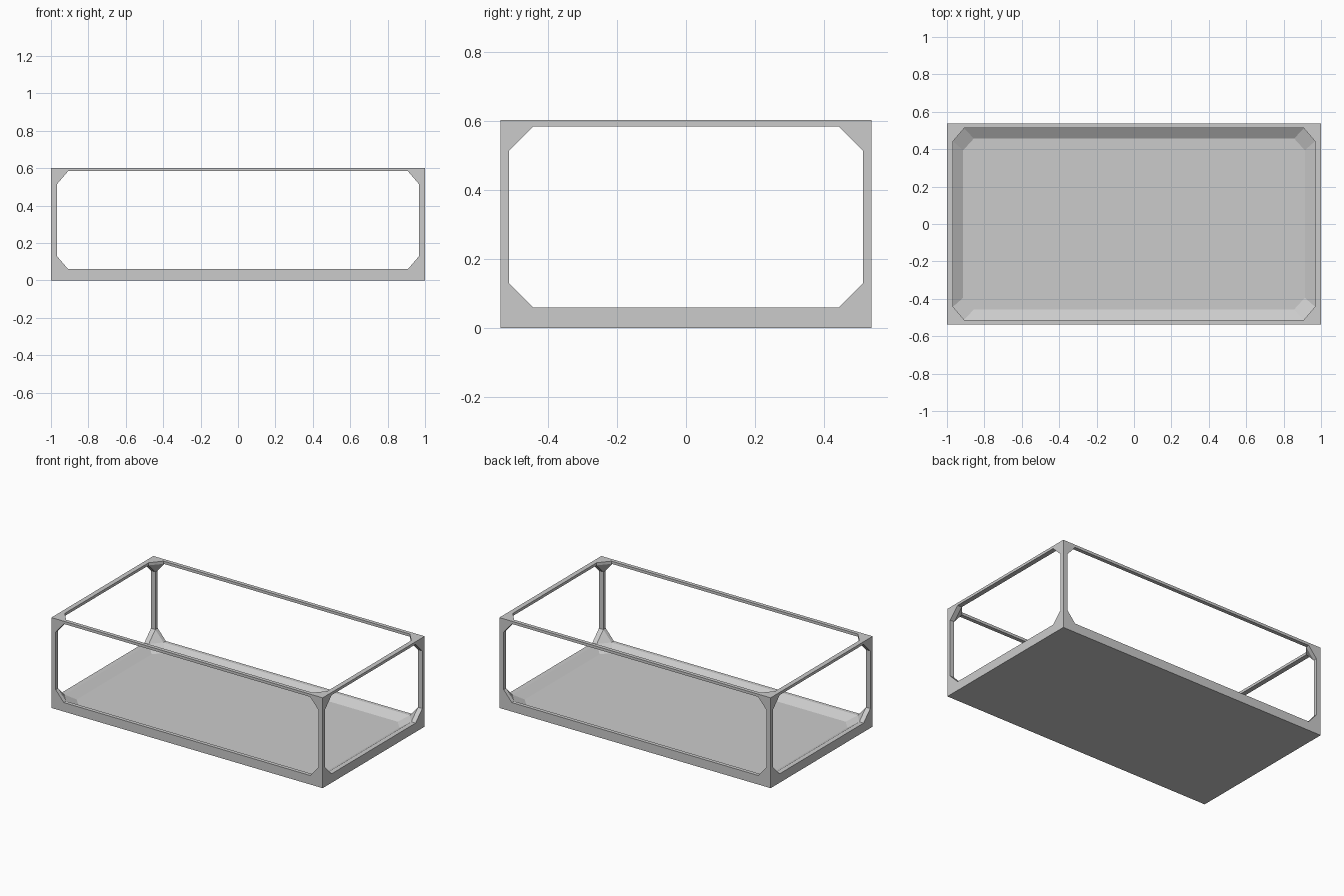
import bpy, bmesh
from mathutils import Vector
from itertools import product

if "Cube" in bpy.data.objects:
    bpy.data.objects.remove(bpy.data.objects["Cube"])

OUT_LO, OUT_HI = Vector((-1, -0.537, 0)), Vector((1, 0.537, 0.602))
IN_LO, IN_HI = Vector((-0.968, -0.512, 0.06)), Vector((0.968, 0.512, 0.584))
CUT = (0.06, 0.07, 0.07)      # corner gusset size along each axis
FLOOR_Z, SLOPE = 0.025, 0.055


def corner(lo, hi, signs):
    return Vector([hi[k] if signs[k] > 0 else lo[k] for k in range(3)])


def inner(signs, axis):
    """Inner corner pulled back along one axis to form the gusset."""
    p = corner(IN_LO, IN_HI, signs)
    p[axis] -= signs[axis] * CUT[axis]
    return p


def opening(a, side):
    """Outer corners and inner octagon of one box side."""
    b, c = (a + 1) % 3, (a + 2) % 3
    rim, octagon = [], []
    for i, (sb, sc) in enumerate([(-1, -1), (1, -1), (1, 1), (-1, 1)]):
        s = [0, 0, 0]
        s[a], s[b], s[c] = side, sb, sc
        rim.append(corner(OUT_LO, OUT_HI, s))
        for axis in ((c, b) if i % 2 == 0 else (b, c)):
            octagon.append(inner(s, axis))
    return rim, octagon


def flat(points, axis, value):
    result = [p.copy() for p in points]
    for p in result:
        p[axis] = value
    return result


def build(name, polygons):
    bm = bmesh.new()
    for poly in polygons:
        bm.faces.new([bm.verts.new(p) for p in poly])
    bmesh.ops.remove_doubles(bm, verts=bm.verts, dist=1e-5)
    bmesh.ops.recalc_face_normals(bm, faces=bm.faces)
    mesh = bpy.data.meshes.new(name)
    bm.to_mesh(mesh)
    bm.free()
    obj = bpy.data.objects.new(name, mesh)
    bpy.context.collection.objects.link(obj)
    return obj


def bridge(r1, r2):
    n = len(r1)
    return [(r1[i], r1[(i + 1) % n], r2[(i + 1) % n], r2[i]) for i in range(n)]


# Open frame: chamfered window on every side
polys = []
for a, side in product(range(3), (-1, 1)):
    rim, octagon = opening(a, side)
    outer = flat(octagon, a, rim[0][a])
    for i in range(4):
        j = (i + 1) % 4
        polys.append((rim[i], outer[2 * i], outer[2 * i + 1]))
        polys.append((rim[i], rim[j], outer[2 * j], outer[2 * i + 1]))
    polys += bridge(outer, octagon)

# Slanted gusset faces inside the eight corners
for s in product((-1, 1), repeat=3):
    polys.append([inner(s, k) for k in range(3)])
build("frame", polys)

# Shallow floor pan with sloped sides
_, rim = opening(2, -1)
base = flat(rim, 2, 0)
floor = flat(rim, 2, FLOOR_Z)
for p in floor:
    p.x *= 1 - SLOPE / IN_HI.x
    p.y *= 1 - SLOPE / IN_HI.y
build("floor_pan", [base, floor] + bridge(rim, floor) + bridge(base, rim))
